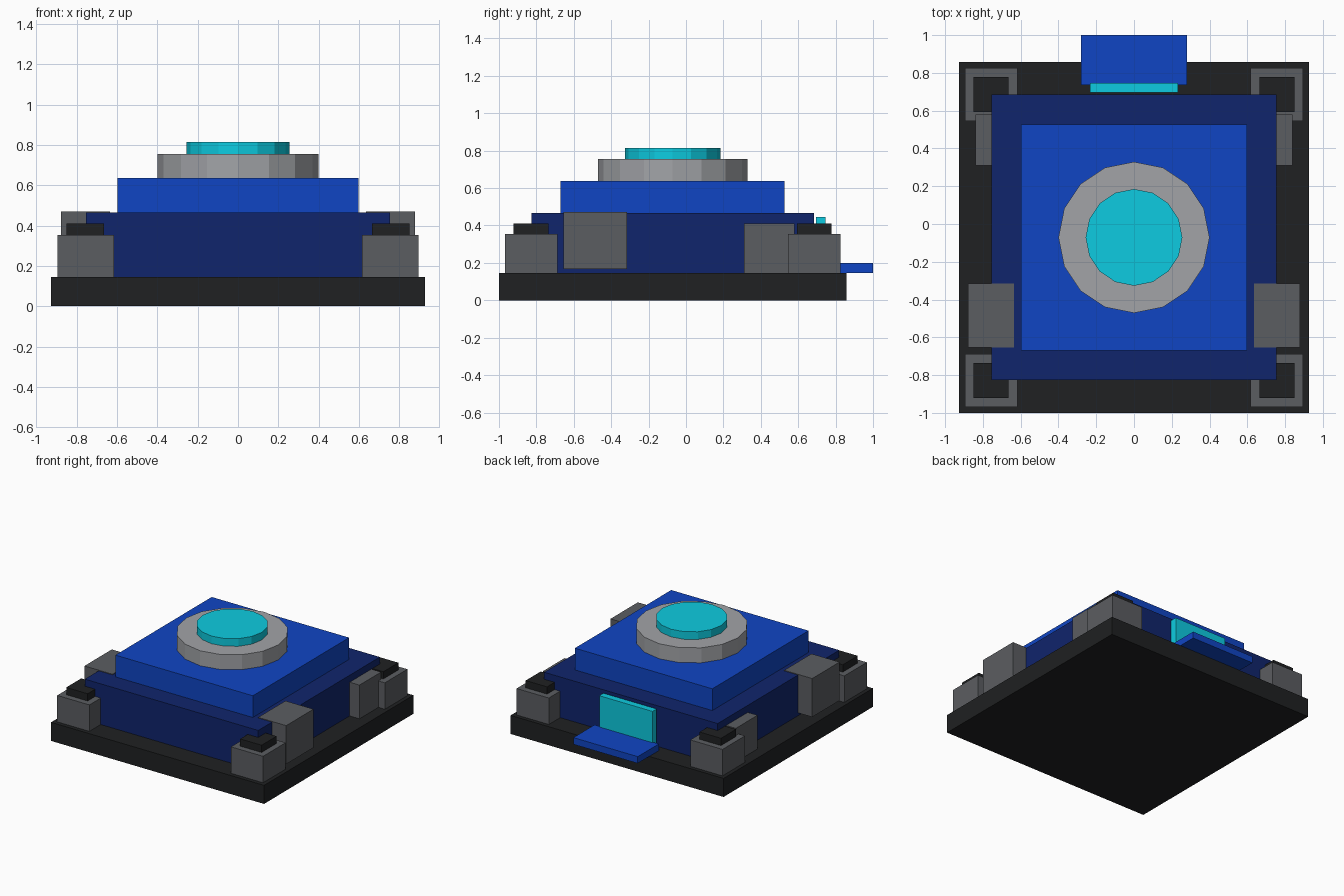
import bpy, bmesh
from mathutils import Matrix, Vector

if "Cube" in bpy.data.objects:
    bpy.data.objects.remove(bpy.data.objects["Cube"])


def material(name, rgb):
    m = bpy.data.materials.new(name)
    m.diffuse_color = (*rgb, 1)
    m.use_nodes = True
    m.node_tree.nodes["Principled BSDF"].inputs["Base Color"].default_value = m.diffuse_color
    return m


BLACK = material("black", (0.014, 0.015, 0.016))
NAVY = material("navy", (0.005, 0.018, 0.15))
BLUE = material("blue", (0.005, 0.06, 0.55))
CYAN = material("cyan", (0.004, 0.6, 0.75))
DARK_GREY = material("dark_grey", (0.105, 0.11, 0.12))
LIGHT_GREY = material("light_grey", (0.36, 0.37, 0.39))


def finish(name, bm, mat):
    mesh = bpy.data.meshes.new(name)
    bm.to_mesh(mesh)
    bm.free()
    mesh.materials.append(mat)
    ob = bpy.data.objects.new(name, mesh)
    bpy.context.collection.objects.link(ob)


def box(name, x, y, z, mat):
    """Box from (min, max) ranges on each axis."""
    bm = bmesh.new()
    bmesh.ops.create_cube(bm, size=1)
    size = Vector([r[1] - r[0] for r in (x, y, z)])
    mid = Vector([(r[0] + r[1]) / 2 for r in (x, y, z)])
    bmesh.ops.transform(bm, matrix=Matrix.Translation(mid) @ Matrix.Diagonal((*size, 1)), verts=bm.verts)
    finish(name, bm, mat)


def disc(name, radius, y, z, mat):
    """Flat-sided 16-gon cylinder."""
    bm = bmesh.new()
    bmesh.ops.create_cone(bm, cap_ends=True, segments=16, radius1=radius, radius2=radius,
                          depth=z[1] - z[0], matrix=Matrix.Translation((0, y, sum(z) / 2)))
    finish(name, bm, mat)


# Stepped body
box("base_slab", (-0.927, 0.927), (-1, 0.857), (0, 0.146), BLACK)
box("lower_body", (-0.755, 0.755), (-0.827, 0.685), (0.146, 0.466), NAVY)
box("upper_body", (-0.598, 0.598), (-0.67, 0.527), (0.466, 0.637), BLUE)

# Round top
disc("top_ring", 0.4, -0.071, (0.637, 0.755), LIGHT_GREY)
disc("top_light", 0.256, -0.071, (0.755, 0.815), CYAN)

for side, s in (("left", -1), ("right", 1)):
    def span(a, b):
        return tuple(sorted((s * a, s * b)))

    # Corner posts with caps
    for end, yc in (("front", -0.828), ("back", 0.686)):
        box(f"{end}_{side}_post", span(0.616, 0.896), (yc - 0.14, yc + 0.14), (0.146, 0.354), DARK_GREY)
        box(f"{end}_{side}_post_cap", span(0.664, 0.85), (yc - 0.093, yc + 0.093), (0.354, 0.411), BLACK)
    # Side housings
    box(f"{side}_front_housing", span(0.634, 0.878), (-0.655, -0.315), (0.168, 0.471), DARK_GREY)
    box(f"{side}_back_housing", span(0.64, 0.84), (0.31, 0.58), (0.146, 0.411), DARK_GREY)

# Rear doorway and step
box("rear_panel", (-0.232, 0.232), (0.695, 0.747), (0.168, 0.445), CYAN)
box("rear_step", (-0.28, 0.28), (0.737, 1.0), (0.146, 0.199), BLUE)
